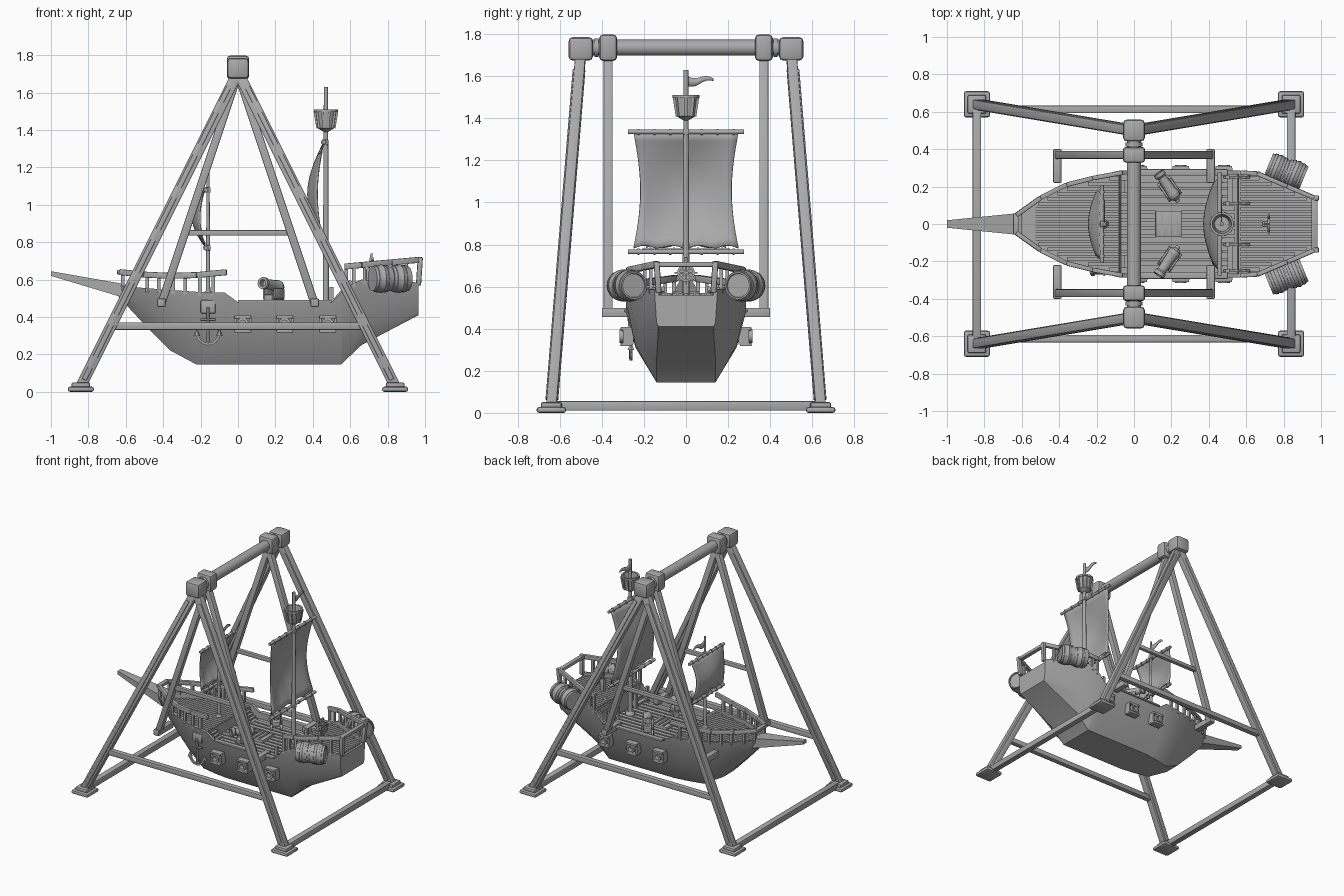
import bpy, bmesh, math
from mathutils import Vector, Matrix

cube = bpy.data.objects.get("Cube")
if cube:
    bpy.data.objects.remove(cube, do_unlink=True)

mat = bpy.data.materials.new("plain_grey")
mat.use_nodes = True
GREY = (0.4, 0.4, 0.4, 1)
mat.diffuse_color = GREY
next(n for n in mat.node_tree.nodes if n.type == 'BSDF_PRINCIPLED').inputs["Base Color"].default_value = GREY
made = []


def finish(name, bm, matrix=Matrix()):
    bmesh.ops.recalc_face_normals(bm, faces=bm.faces[:])
    me = bpy.data.meshes.new(name)
    bm.to_mesh(me)
    bm.free()
    me.materials.append(mat)
    ob = bpy.data.objects.new(name, me)
    ob.matrix_world = matrix
    bpy.context.collection.objects.link(ob)
    made.append(ob)
    return ob


def box(name, c, size, bevel=0.0, rot=Matrix()):
    bm = bmesh.new()
    bmesh.ops.create_cube(bm, size=1, matrix=Matrix.Diagonal((*size, 1)))
    if bevel:
        bmesh.ops.bevel(bm, geom=bm.edges[:], offset=bevel, segments=2, profile=0.5, affect='EDGES')
    return finish(name, bm, Matrix.Translation(c) @ rot)


def frame(a, b):
    # Rotation whose z axis runs from a to b
    z = (Vector(b) - Vector(a)).normalized()
    ref = Vector((0, 1, 0)) if abs(z.y) < 0.9 else Vector((0, 0, 1))
    x = ref.cross(z).normalized()
    return Matrix((x, z.cross(x), z)).transposed().to_4x4()


def beam(name, a, b, w, d=None, bevel=0.006):
    a, b = Vector(a), Vector(b)
    return box(name, (a + b) / 2, (w, d or w, (b - a).length), bevel, frame(a, b))


def lathe(name, profile, a, b, seg=16):
    # Profile of (radius, distance) turned around the axis from a towards b
    bm = bmesh.new()
    rings = [[bm.verts.new((r * math.cos(i * math.tau / seg), r * math.sin(i * math.tau / seg), z))
              for i in range(seg)] for r, z in profile]
    for p, q in zip(rings, rings[1:]):
        for i in range(seg):
            bm.faces.new((p[i], p[i - 1], q[i - 1], q[i]))
    bm.faces.new(rings[0])
    bm.faces.new(rings[-1])
    return finish(name, bm, Matrix.Translation(a) @ frame(a, b))


def rod(name, a, b, r, r2=None, seg=12):
    return lathe(name, [(r, 0), (r2 or r, (Vector(b) - Vector(a)).length)], a, b, seg)


# Swing frame: legs, feet, low rails, apex blocks, hangers
for s in (-1, 1):
    apex = Vector((0, s * 0.5, 1.73))
    box("apex_block", apex, (0.115, 0.115, 0.11), 0.018)
    box("axle_collar", (0, s * 0.37, 1.735), (0.12, 0.085, 0.125), 0.018)
    rod("axle_ring", (0, s * 0.415, 1.735), (0, s * 0.435, 1.735), 0.045)
    for t in (-1, 1):
        foot = Vector((t * 0.84, s * 0.64, 0.03))
        beam("frame_leg", apex - Vector((0, 0, 0.02)), foot, 0.058, 0.05)
        beam("leg_rib", apex.lerp(foot, 0.06), apex.lerp(foot, 0.98), 0.026, 0.06, 0.003)
        box("foot_pad", foot - Vector((0, 0, 0.016)), (0.14, 0.14, 0.028), 0.012)
        box("foot_step", foot + Vector((0, 0, 0.006)), (0.1, 0.1, 0.03), 0.01)
        beam("hanger", (0, s * 0.37, 1.7), (t * 0.41, s * 0.37, 0.47), 0.043)
        beam("hull_bracket", (t * 0.41, s * 0.4, 0.477), (t * 0.41, s * 0.22, 0.477), 0.045)
    beam("low_rail", (-0.67, s * 0.613, 0.352), (0.67, s * 0.613, 0.352), 0.04)
    beam("hanger_brace", (-0.28, s * 0.37, 0.85), (0.28, s * 0.37, 0.85), 0.03)
    beam("end_rail", (s * 0.84, -0.62, 0.033), (s * 0.84, 0.62, 0.033), 0.045)
rod("axle", (0, -0.46, 1.735), (0, 0.46, 1.735), 0.038, seg=24)

# Hull stations: x, keel z, keel w, chine z, chine w, top z, top w, deck z
STATIONS = [
    (-.64, .51, .02, .53, .04, .57, .05, .52),
    (-.5, .36, .03, .45, .11, .555, .15, .51),
    (-.36, .22, .06, .37, .17, .545, .22, .51),
    (-.22, .145, .1, .32, .21, .535, .255, .51),
    (-.08, .145, .13, .31, .235, .53, .285, .51),
    (-.07, .145, .13, .31, .235, .53, .285, .44),
    (0, .145, .14, .31, .24, .48, .285, .44),
    (.5, .145, .14, .31, .24, .48, .285, .44),
    (.55, .145, .14, .32, .24, .53, .285, .44),
    (.56, .155, .14, .32, .24, .55, .285, .56),
    (.66, .25, .14, .35, .23, .6, .28, .56),
    (.965, .41, .13, .43, .14, .585, .15, .56)]


def at(x, col):
    # Hull measure interpolated at x
    for p, q in zip(STATIONS, STATIONS[1:]):
        if x <= q[0]:
            f = max(0, (x - p[0]) / (q[0] - p[0]))
            return p[col] + f * (q[col] - p[col])
    return STATIONS[-1][col]


bm = bmesh.new()
rings = []
for x, zk, wk, zm, wm, zt, wt, zd in STATIONS:
    half = [(wt - .02, zd), (wt - .02, zt), (wt, zt), (wm, zm), (wk, zk)]
    loop = half + [(-y, z) for y, z in reversed(half)]
    rings.append([bm.verts.new((x, y, z)) for y, z in loop])
for p, q in zip(rings, rings[1:]):
    for i in range(len(p)):
        bm.faces.new((p[i - 1], p[i], q[i], q[i - 1]))
bm.faces.new(rings[0])
bm.faces.new(rings[-1])
finish("hull", bm)

# Bowsprit tapering to the tip
bm = bmesh.new()
ends = [[bm.verts.new((x, y * w, z)) for y, z in ((-1, lo), (1, lo), (1, hi), (-1, hi))]
        for x, w, lo, hi in ((-.6, .06, .5, .575), (-1, .02, .62, .645))]
for i in range(4):
    bm.faces.new((ends[0][i - 1], ends[0][i], ends[1][i], ends[1][i - 1]))
bm.faces.new(ends[0])
bm.faces.new(ends[1])
finish("bowsprit", bm)


# Deck planks, trimmed to the hull outline
def planks(name, x0, x1, z, pitch):
    n = int(0.26 / pitch)
    for k in range(-n, n + 1):
        y = k * pitch
        xs = [x0 + (x1 - x0) * i / 60 for i in range(61)]
        xs = [x for x in xs if at(x, 6) - 0.02 > abs(y) + pitch * 0.4]
        if len(xs) > 3:
            box(name, ((xs[0] + xs[-1]) / 2, y, z), (xs[-1] - xs[0], pitch * 0.72, 0.016))


planks("fore_plank", -.6, -.08, .512, .027)
planks("main_plank", -.07, .54, .442, .042)
planks("aft_plank", .57, .95, .562, .027)
box("hatch", (.185, 0, .455), (.14, .14, .03), 0.005)
for i in (-1, 0, 1):
    box("hatch_bar", (.185 + i * .035, 0, .473), (.012, .12, .008))


# Railings along the gunwale
def railing(xs, zr, cap_x):
    for s in (-1, 1):
        pts = [Vector((x, s * (at(x, 6) - 0.01), zr(x))) for x in xs]
        for a, b in zip(pts, pts[1:]):
            beam("rail", a, b, 0.032, 0.024, 0.004)
            for f in (0.1, 0.55):
                p = a.lerp(b, f)
                beam("rail_post", (p.x, p.y, at(p.x, 5) - .02), p, 0.018, bevel=0)
    y = at(cap_x, 6)
    beam("rail_end", (cap_x, -y, zr(cap_x)), (cap_x, y, zr(cap_x)), 0.032, 0.024, 0.004)


railing([-.63, -.5, -.36, -.22, -.06], lambda x: .64 - .02 * math.sin((x + .63) * 5.5), -.63)
railing([.57, .66, .82, .965], lambda x: .67 + (x - .57) * .09, .965)
for s in (-1, 1):
    beam("stern_post", (.965, s * .13, .57), (.975, s * .14, .72), 0.028)
    beam("gunwale_cap", (0, s * .276, .485), (.5, s * .276, .485), 0.014, 0.035, 0.003)

# Stairs to the raised decks
for s in (-1, 1):
    for i in range(4):
        box("aft_stair", (.515 + i * .026, s * .18, .46 + i * .03), (.03, .13, .014))
        box("fore_stair", (-.06 + i * .018, s * .2, .5 - i * .018), (.02, .07, .012))
    for y in (.11, .25):
        beam("stair_side", (.49, s * y, .45), (.61, s * y, .59), 0.03, 0.014, 0)
        beam("stair_post", (.5, s * y, .44), (.5, s * y, .56), 0.02, bevel=0)


# Masts, yards, sails and pennants
def mast(x, z0, z1, r, yards, w, bulge, name):
    rod(name + "_mast", (x, 0, z0), (x, 0, z1), r, r * .65)
    lathe(name + "_mast_foot", [(r * 2, 0), (r * 2, .02), (r * 1.3, .04)], (x, 0, z0), (x, 0, z1))
    lo, hi = yards
    for z in yards:
        rod(name + "_yard", (x - .012, -w * 1.1, z), (x - .012, w * 1.1, z), .011)
        box(name + "_yard_clamp", (x - .004, 0, z), (.035, .03, .028), .004)
        for i in range(-3, 4):
            rod("sail_tie", (x - .012, i * w * .3 - .005, z), (x - .012, i * w * .3 + .005, z), .015)
    bm = bmesh.new()
    n = 14
    bmesh.ops.create_grid(bm, x_segments=n, y_segments=n, size=1)
    for v in bm.verts:
        u, t = v.co.x, (v.co.y + 1) / 2
        belly = math.sin(math.pi * t)
        sag = (.02 * abs(math.sin(u * 6))) * (1 - t) ** 4
        v.co = (x - .015 - bulge * belly * (.4 + .6 * math.cos(u * math.pi / 2)),
                u * w * (1 - .13 * belly), lo + .01 + sag + (hi - lo - .01) * t)
    ob = finish(name + "_sail", bm)
    mod = ob.modifiers.new("thickness", 'SOLIDIFY')
    mod.thickness = 0.006
    # Waving pennant
    bm = bmesh.new()
    rows = []
    for i in range(9):
        f = i / 8
        h, c = .025 * (1 - f * .75), z1 - .05 - .01 * math.sin(f * 6)
        rows.append([bm.verts.new((x, f * .13, c + d * h)) for d in (-1, 1)])
    for p, q in zip(rows, rows[1:]):
        bm.faces.new((p[0], p[1], q[1], q[0]))
    ob = finish(name + "_pennant", bm)
    ob.modifiers.new("thickness", 'SOLIDIFY').thickness = 0.005


mast(-.16, .5, 1.21, .012, (.77, 1.08), .19, .065, "fore")
mast(.47, .44, 1.63, .017, (.765, 1.335), .25, .085, "main")

# Crow's nest
lathe("lookout_tub", [(.012, -.02), (.045, 0), (.056, .085), (.064, .085), (.064, .1),
                      (.052, .1), (.04, .012), (.012, .012)], (.47, 0, 1.41), (.47, 0, 2))
for i in range(10):
    a = i * math.tau / 10
    d = Vector((math.cos(a), math.sin(a), 0))
    beam("lookout_stave", Vector((.47, 0, 1.41)) + d * .045, Vector((.47, 0, 1.5)) + d * .06, .012, bevel=0)

# Guns, gun ports and casks on both sides
GUN = [(.012, -.03), (.014, -.015), (.03, 0), (.034, .02), (.03, .03), (.027, .1),
       (.024, .13), (.032, .14), (.032, .16), (.018, .16), (.018, .13)]
for s in (-1, 1):
    c, d = Vector((.21, s * .16, .565)), Vector((-.55, s * .8, .12)).normalized()
    lathe("deck_gun", GUN, c - d * .02, c + d)
    turn = Matrix.Rotation(math.atan2(d.y, d.x), 4, 'Z')
    base = c + d * .035
    box("gun_carriage", (base.x, base.y, .5), (.11, .055, .04), .005, turn)
    side = Vector((-d.y, d.x, 0)).normalized()
    for k in (-1, 1):
        p = base + side * k * .034
        box("gun_cheek", (p.x, p.y, .525), (.09, .012, .055), .003, turn)
        for e in (-.035, .035):
            q = Vector((p.x, p.y, .472)) + Vector((d.x, d.y, 0)) * e
            rod("gun_wheel", q - side * .008, q + side * .008, .022)
    for x in (.025, .25, .48):
        for dx in (-.04, .04):
            box("port_side", (x + dx, s * .275, .365), (.012, .05, .08))
        for z in (.4, .325):
            box("port_sill", (x, s * .283, z), (.09, .055, .016), .003)
        lathe("port_gun", GUN[4:], (x, s * .155, .365), (x, s, .365))
    out = Vector((.14, s * .34, 0)).normalized()
    axis = Vector((.34, -s * .14, 0)).normalized()
    for p in (Vector((.765, s * .297, .605)), Vector((.862, s * .265, .605))):
        lathe("cask", [(.058, 0), (.066, 0), (.068, .015), (.072, .016), (.074, .03), (.071, .031),
                       (.077, .05), (.071, .069), (.074, .07), (.072, .084), (.068, .085),
                       (.066, .1), (.058, .1), (.056, .092)], p - axis * .05, p + axis, 20)

# Steering wheel on the aft deck
beam("wheel_stand", (.7, 0, .56), (.7, 0, .66), .03)
lathe("wheel_rim", [(.042, 0), (.042, .012), (.03, .012), (.03, 0), (.042, 0)], (.715, 0, .665), (1, 0, .665))
for i in range(4):
    d = Vector((0, math.cos(i * math.pi / 4), math.sin(i * math.pi / 4))) * .055
    h = Vector((.72, 0, .665))
    beam("wheel_spoke", h - d, h + d, .007, bevel=0)
beam("tiller", (.7, 0, .66), (.715, 0, .74), .012, bevel=0)

# Anchor with its hawse plate on one side
box("hawse_plate", (-.16, -.25, .455), (.08, .03, .07), .006)
rod("anchor_cable", (-.16, -.27, .45), (-.16, -.265, .4), .008)
rod("anchor_shank", (-.16, -.262, .41), (-.16, -.262, .255), .008)
rod("anchor_stock", (-.2, -.262, .385), (-.12, -.262, .385), .007)
arc = [Vector((-.16 + .06 * math.cos(a), -.262, .315 + .06 * math.sin(a)))
       for a in (math.pi * (1 + i / 8) for i in range(9))]
for a, b in zip(arc, arc[1:]):
    beam("anchor_arm", a, b, .014, bevel=0)
for p in (arc[0], arc[-1]):
    rod("anchor_fluke", p - Vector((0, 0, .015)), p + Vector((0, 0, .02)), .018, .002, 6)

bpy.ops.object.select_all(action='DESELECT')
for ob in made:
    ob.select_set(True)
bpy.context.view_layer.objects.active = made[0]
bpy.ops.object.shade_smooth_by_angle(angle=math.radians(30))
